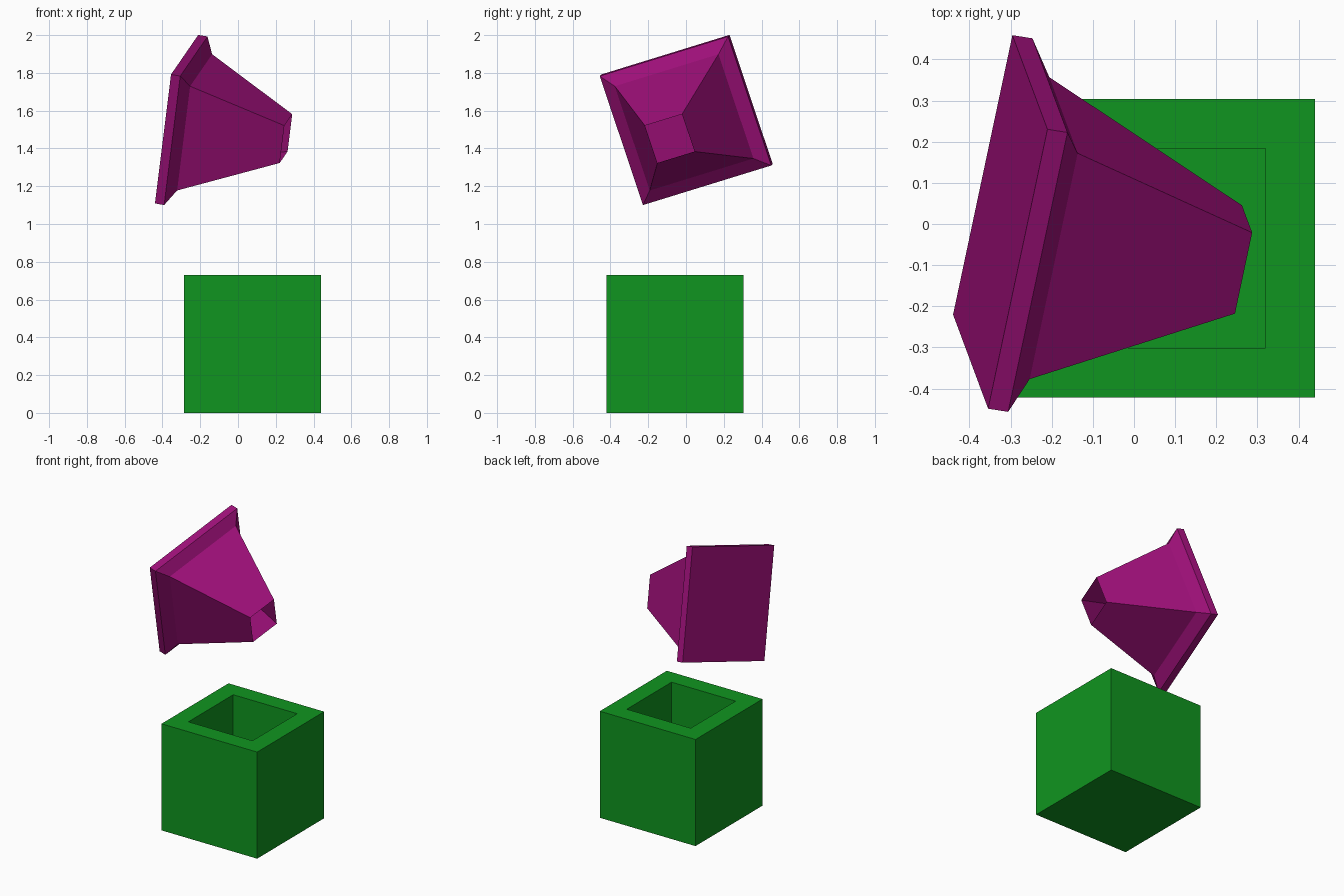
import bpy
import bmesh
from mathutils import Matrix, Vector

if "Cube" in bpy.data.objects:
    bpy.data.objects.remove(bpy.data.objects["Cube"])


def square_loft(name, rings, color, matrix, cap_end):
    """Join square rings given as (side, height) pairs; the first ring is always capped."""
    bm = bmesh.new()
    loops = []
    for side, h in rings:
        s = side / 2
        loops.append([bm.verts.new((x * s, y * s, h))
                      for x, y in ((-1, -1), (1, -1), (1, 1), (-1, 1))])
    bm.faces.new(loops[0][::-1])
    for a, b in zip(loops, loops[1:]):
        for i in range(4):
            j = (i + 1) % 4
            bm.faces.new((a[i], a[j], b[j], b[i]))
    if cap_end:
        bm.faces.new(loops[-1])
    mesh = bpy.data.meshes.new(name)
    bm.to_mesh(mesh)
    bm.free()
    mat = bpy.data.materials.new(name + "_color")
    mat.diffuse_color = color
    mat.use_nodes = True
    mat.node_tree.nodes["Principled BSDF"].inputs["Base Color"].default_value = mat.diffuse_color
    mesh.materials.append(mat)
    obj = bpy.data.objects.new(name, mesh)
    obj.matrix_world = matrix
    bpy.context.collection.objects.link(obj)
    return obj


# Green block with a square well in its top
square_loft("hollow_block",
            [(0.725, 0), (0.725, 0.73), (0.485, 0.73), (0.485, 0.12)],
            (0.005, 0.30, 0.014, 1),
            Matrix.Translation((0.0775, -0.0585, 0)), True)

# Purple tapered nozzle, tilted in the air, with an open narrow end
u = Vector((0.199, 0.937, 0.289)).normalized()
v = Vector((0.117, -0.314, 0.938))
v = (v - u * v.dot(u)).normalized()
n = u.cross(v)
tilt = Matrix((u, v, n)).transposed().to_4x4()
square_loft("tapered_nozzle",
            [(0.725, 0), (0.725, 0.05), (0.586, 0.098), (0.21, 0.595)],
            (0.34, 0.005, 0.19, 1),
            Matrix.Translation((-0.325, 0.005, 1.555)) @ tilt, False)
